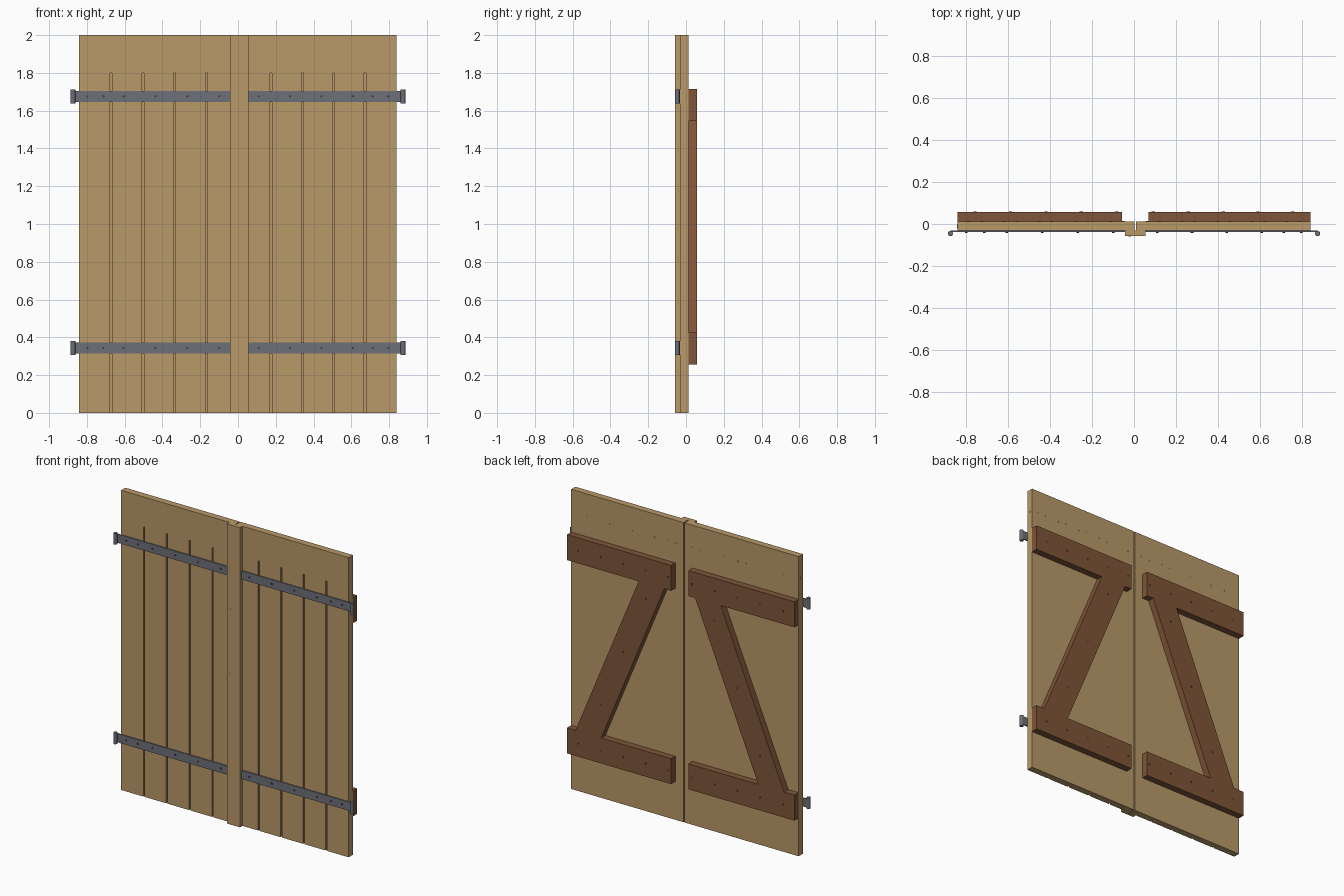
import bpy, bmesh, math
from mathutils import Matrix, Vector

if "Cube" in bpy.data.objects:
    bpy.data.objects.remove(bpy.data.objects["Cube"])


def material(name, rgb):
    m = bpy.data.materials.new(name)
    m.diffuse_color = (*rgb, 1)
    m.use_nodes = True
    m.node_tree.nodes["Principled BSDF"].inputs["Base Color"].default_value = m.diffuse_color
    return m


WOOD = material("pale_wood", (0.48, 0.32, 0.14))
BROWN = material("brown_wood", (0.21, 0.09, 0.04))
IRON = material("iron", (0.15, 0.16, 0.19))
DARK = material("dark_nail", (0.07, 0.045, 0.025))

# depth layers, front to back
Y_FRONT, Y_PANEL, Y_BACK, Y_BRACE = -0.058, -0.032, 0.013, 0.058


def finish(bm, name, mat):
    bmesh.ops.recalc_face_normals(bm, faces=bm.faces)
    me = bpy.data.meshes.new(name)
    bm.to_mesh(me)
    bm.free()
    me.materials.append(mat)
    ob = bpy.data.objects.new(name, me)
    bpy.context.collection.objects.link(ob)
    return ob


def prism(bm, outline, y0, y1):
    """Extrude an (x, z) outline from y0 to y1."""
    f = bm.faces.new([bm.verts.new((x, y0, z)) for x, z in outline])
    ext = bmesh.ops.extrude_face_region(bm, geom=[f])
    verts = [v for v in ext["geom"] if isinstance(v, bmesh.types.BMVert)]
    bmesh.ops.translate(bm, verts=verts, vec=(0, y1 - y0, 0))


def rect(x0, x1, z0, z1):
    return [(x0, z0), (x1, z0), (x1, z1), (x0, z1)]


def rod(bm, at, axis, r, length, sides):
    rot = Vector((0, 0, 1)).rotation_difference(Vector(axis)).to_matrix().to_4x4()
    bmesh.ops.create_cone(bm, cap_ends=True, segments=sides, radius1=r, radius2=r,
                          depth=length, matrix=Matrix.Translation(at) @ rot)


def nails(name, points, mat, axis=(0, 1, 0), r=0.006):
    bm = bmesh.new()
    for p in points:
        rod(bm, p, axis, r, 0.004, 8)
    finish(bm, name, mat)


def door(side, x_in, x_out):
    s = 1 if x_out > x_in else -1
    w = abs(x_out - x_in) / 5                      # board width

    def X(u):
        return x_in + s * u

    # panel with board grooves cut in the front
    bm = bmesh.new()
    prism(bm, rect(x_in, x_out, 0, 2), Y_PANEL, Y_BACK)
    panel = finish(bm, side + "_door_panel", WOOD)
    bm = bmesh.new()
    for i in range(1, 5):
        prism(bm, rect(X(i * w) - 0.005, X(i * w) + 0.005, -0.1, 1.8), -0.1, Y_PANEL + 0.012)
    cutter = finish(bm, side + "_groove_cutter", WOOD)
    cutter.hide_render = True
    mod = panel.modifiers.new("grooves", "BOOLEAN")
    mod.object, mod.operation, mod.solver = cutter, "DIFFERENCE", "EXACT"
    bpy.context.view_layer.objects.active = panel
    bpy.ops.object.modifier_apply(modifier=mod.name)
    bpy.data.objects.remove(cutter)

    # Z-shaped brace on the back
    zt1, zt0, zb1, zb0 = 1.715, 1.545, 0.425, 0.255
    a, b = 0.061, 5 * w
    z_shape = [(a, zt1), (b, zt1), (b, zt0), (0.30, zt0), (0.767, zb1), (b, zb1),
               (b, zb0), (a, zb0), (a, zb1), (0.577, zb1), (0.111, zt0), (a, zt0)]
    bm = bmesh.new()
    prism(bm, [(X(u), z) for u, z in z_shape], Y_BACK, Y_BRACE)
    finish(bm, side + "_z_brace", BROWN)

    # brace nails, one per board, and three along the diagonal
    mids = [(i + 0.5) * w for i in range(5)]
    pts = [(X(u), Y_BRACE - 0.001, z) for u in mids for z in (1.63, 0.34)]
    pts += [(X(u), Y_BRACE - 0.001, 1.545 - (u - 0.206) * 2.403) for u in mids[1:4]]
    nails(side + "_brace_nails", pts, DARK, r=0.008)

    # paired nails along the top, plus one on the outer edge
    nails(side + "_top_nails",
          [(X(u + d), Y_BACK - 0.001, 1.845) for u in mids for d in (-0.03, 0.03)], WOOD, r=0.007)
    nails(side + "_edge_nail", [(x_out - s * 0.001, -0.01, 1.847)], WOOD, (1, 0, 0), 0.008)

    # strap hinges with knuckle and nails
    start = abs((-0.042 if s < 0 else 0.055) - x_in)
    for label, z in (("lower", 0.344), ("upper", 1.676)):
        name = f"{side}_{label}_hinge"
        bm = bmesh.new()
        prism(bm, rect(X(start), s * 0.874, z - 0.029, z + 0.029), Y_PANEL - 0.007, Y_PANEL)
        finish(bm, name + "_strap", IRON)
        bm = bmesh.new()
        rod(bm, (s * 0.8735, -0.0455, z), (0, 0, 1), 0.0125, 0.074, 20)
        knuckle = finish(bm, name + "_knuckle", IRON)
        bpy.ops.object.select_all(action="DESELECT")
        knuckle.select_set(True)
        bpy.context.view_layer.objects.active = knuckle
        bpy.ops.object.shade_smooth_by_angle(angle=math.radians(40))
        us = [mids[0] + 0.018] + [m + 0.018 for m in mids[1:4]] + [4.24 * w, 4.74 * w]
        nails(name + "_nails", [(X(u), Y_PANEL - 0.008, z) for u in us], DARK)


door("left", 0.003, -0.841)
door("right", 0.009, 0.839)

# cover strip over the joint, nailed to the left door
bm = bmesh.new()
prism(bm, rect(-0.042, 0.055, 0, 2), Y_FRONT, Y_PANEL)
finish(bm, "cover_strip", WOOD)
nails("cover_strip_nails", [(-0.02, Y_FRONT + 0.001, 0.138 + 0.4325 * i) for i in range(5)], WOOD)
